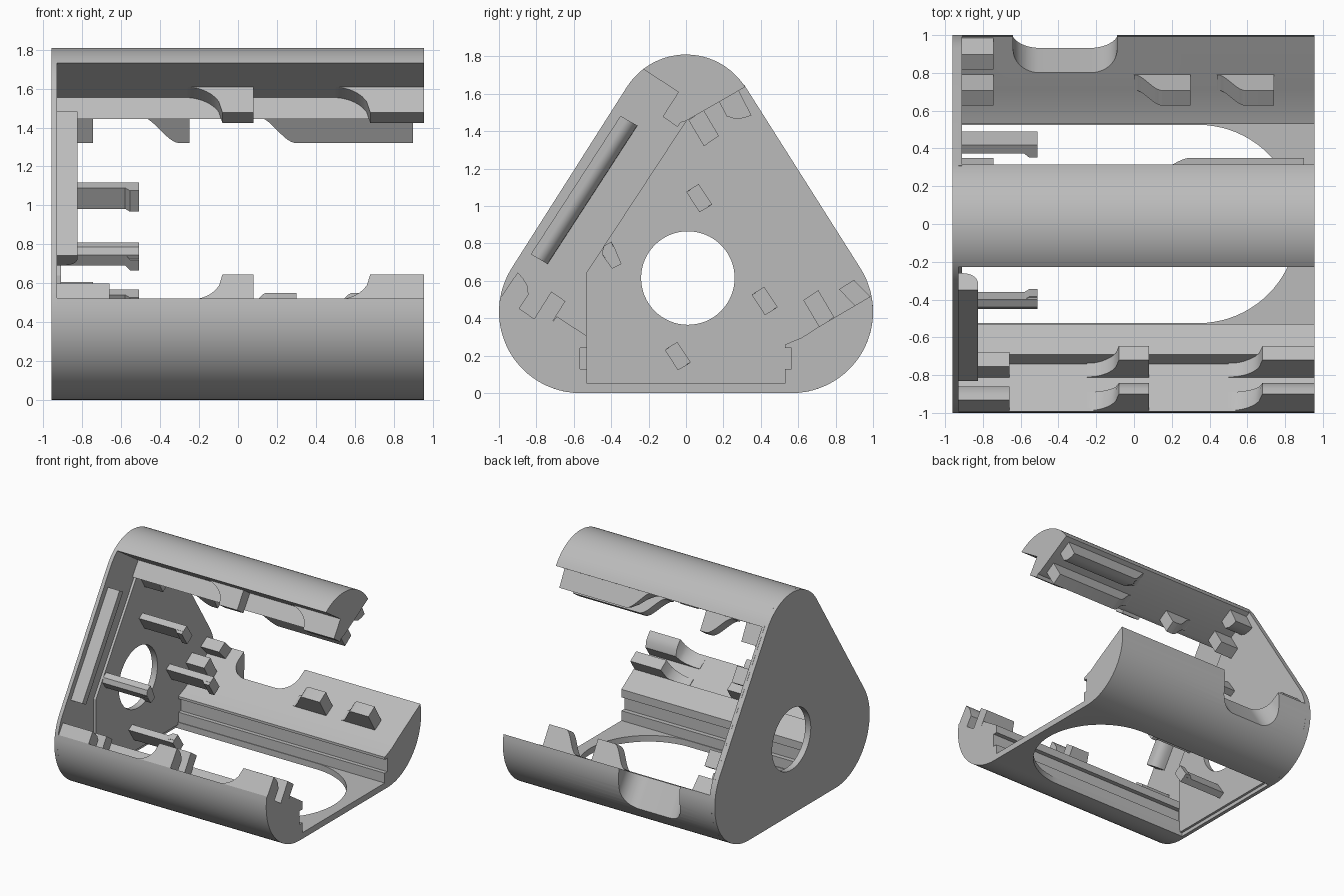
import bpy, bmesh
from math import sin, cos, pi, radians, sqrt

cube = bpy.data.objects.get("Cube")
if cube:
    bpy.data.objects.remove(cube)

grey = bpy.data.materials.new("light grey plastic")
grey.use_nodes = True
grey.diffuse_color = (0.5, 0.5, 0.5, 1)
grey.node_tree.nodes["Principled BSDF"].inputs["Base Color"].default_value = (0.5, 0.5, 0.5, 1)

X0, X_STRIP, X_IN, X1 = -0.96, -0.93, -0.91, 0.955
TILT = 32.5                               # direction of the side wall normal


def loft(name, sections):
    """Solid through matching closed cross-sections."""
    bm = bmesh.new()
    rings = [[bm.verts.new(p) for p in s] for s in sections]
    n = len(rings[0])
    for r, q in zip(rings, rings[1:]):
        for i in range(n):
            bm.faces.new((r[i], r[(i + 1) % n], q[(i + 1) % n], q[i]))
    bm.faces.new(rings[0])
    bm.faces.new(rings[-1])
    bmesh.ops.recalc_face_normals(bm, faces=bm.faces)
    mesh = bpy.data.meshes.new(name)
    bm.to_mesh(mesh)
    bm.free()
    mesh.materials.append(grey)
    ob = bpy.data.objects.new(name, mesh)
    bpy.context.collection.objects.link(ob)
    return ob


def prism(name, profile, x0, x1):
    return loft(name, [[(x, y, z) for y, z in profile] for x in (x0, x1)])


def arc(cy, cz, r, a0, a1, n=20):
    angles = [radians(a0 + (a1 - a0) * i / n) for i in range(n + 1)]
    return [(cy + r * cos(a), cz + r * sin(a)) for a in angles]


def select(ob):
    bpy.ops.object.select_all(action='DESELECT')
    ob.select_set(True)
    bpy.context.view_layer.objects.active = ob


def cut(ob, cutter):
    mod = ob.modifiers.new("cut", 'BOOLEAN')
    mod.operation, mod.solver, mod.object = 'DIFFERENCE', 'EXACT', cutter
    select(ob)
    bpy.ops.object.modifier_apply(modifier=mod.name)


def drop(cutter):
    bpy.data.objects.remove(cutter)


def low(a0, a1, side=1):
    return arc(side * 0.565, 0.435, 0.435, a0, a1)


def top(a0, a1):
    return arc(0, 1.435, 0.375, a0, a1)


# End plate: rounded triangle with a thicker inner field and a round opening
plate = prism("end_plate", low(-90, TILT) + top(TILT, 180 - TILT)
              + low(180 - TILT, 270, -1), X0, X_STRIP)
field = prism("end_plate_field", [(-0.535, 0.64), (-0.535, 0.03), (0.53, 0.03)]
              + low(-30, TILT) + [(0.31, 1.65), (0, 1.455)], X_STRIP, X_IN)
bore = prism("bore", arc(0.01, 0.615, 0.25, 0, 354.375, 63), -1.1, -0.8)
cut(plate, bore)
cut(field, bore)
drop(bore)

# Bottom shell: floor, two corner walls, grooves along the inside
base = prism("bottom_shell", low(168.7, 270, -1) + low(-90, 11.3) + [
    (0.71, 0.355), (0.62, 0.297), (0.53, 0.26), (0.53, 0.24), (0.563, 0.24), (0.563, 0.13),
    (0.53, 0.13), (0.53, 0.05), (-0.53, 0.05), (-0.53, 0.13), (-0.567, 0.13),
    (-0.567, 0.24), (-0.53, 0.24), (-0.53, 0.305), (-0.69, 0.41), (-0.74, 0.348)],
    X_STRIP, X1)

# Floor opening with a round end
outline = [(-1.2, -0.525)] + arc(0.34, 0, 0.525, -90, 90, 40) + [(-1.2, 0.525)]
opening = loft("opening", [[(x, y, z) for x, y in outline] for z in (-0.1, 0.08)])
cut(base, opening)
drop(opening)

# Finger notch through the back wall, running parallel to the side face
notch_shape = (arc(-0.50, 0.14, 0.14, 180, 270, 12) + arc(-0.23, 0.14, 0.14, 270, 360, 12)
               + [(-0.09, 0.5), (-0.64, 0.5)])
ny, nz = cos(radians(TILT)), sin(radians(TILT))
notch = loft("notch", [[(x, 0.80 + w * ny + t * nz, 0.41 + w * nz - t * ny)
                        for x, w in notch_shape] for t in (-0.3, 0.6)])
cut(base, notch)
drop(notch)

# Top ridge
prism("top_ridge", top(TILT, 127.5)
      + [(0.04, 1.555), (-0.035, 1.445), (0, 1.455)], X_STRIP, X1)

# Catches: a cross-section swept along x, its height following a ramp
SQUARE = [(0, -0.03), (0, 1), (1, 1), (1, -0.03)]
ROUND = [(0, -0.03), (0, 1), (0.35, 0.93), (0.7, 0.8), (1, 0.55), (1, -0.03)]


def catch(name, a, b, h, stations, shape=SQUARE):
    sections = []
    for x, s in stations:
        sections.append([(x, a[0] + u * (b[0] - a[0]) + h[0] * (v * s if v > 0 else v),
                          a[1] + u * (b[1] - a[1]) + h[1] * (v * s if v > 0 else v))
                         for u, v in shape])
    return loft(name, sections)


def box(x0, x1, s=1):
    return [(x0, s), (x1, s)]


def fillet(x0, x1, x2, n=10):
    us = [i / n for i in range(n + 1)]
    return [(x0 + (x1 - x0) * u, max(0.01, 1 - sqrt(1 - u * u))) for u in us] + [(x2, 1)]


def ogee(x0, x1, x2, n=14):
    us = [i / n for i in range(n + 1)]
    return [(x0 + (x1 - x0) * u, max(0.01, u * u * (3 - 2 * u))) for u in us] + [(x2, 1)]


front_runs = [box(X_STRIP, -0.66, 0.63), fillet(-0.25, -0.08, 0.08), fillet(0.5, 0.68, X1)]
rows = [
    ("front_outer_catch", (-0.988, 0.515), (-0.89, 0.455), (0.088, 0.13), front_runs, ROUND),
    ("front_inner_catch", (-0.81, 0.40), (-0.735, 0.348), (0.09, 0.143), front_runs, SQUARE),
    ("ridge_front_catch", (-0.04, 1.61), (0.04, 1.555), (-0.085, -0.132),
     [fillet(-0.28, -0.08, 0.08), fillet(0.48, 0.68, X1)], SQUARE),
    ("ridge_inner_catch", (0.096, 1.51), (0.016, 1.455), (0.08, -0.135),
     [box(X_IN, -0.745), ogee(-0.5, -0.3, -0.25), ogee(0.1, 0.3, 0.9)], SQUARE),
    ("ridge_back_catch", (0.275, 1.63), (0.176, 1.56), (0.075, -0.145),
     [box(X_IN, -0.745), ogee(0.1, 0.3, 0.9)], ROUND),
    ("back_inner_catch", (0.71, 0.357), (0.79, 0.41), (-0.083, 0.14),
     [box(X_IN, -0.745), ogee(0, 0.15, 0.3), ogee(0.44, 0.59, 0.74)], SQUARE),
    ("back_outer_catch", (0.985, 0.515), (0.905, 0.465), (-0.087, 0.09),
     [box(X_IN, -0.745)], SQUARE),
]
for name, a, b, h, runs, shape in rows:
    for i, run in enumerate(runs):
        catch(f"{name}_{i + 1}", a, b, h, run, shape)

# Four mounting pegs with a hooked tip
flat_peg = [(-0.058, 0.035), (-0.012, 0.063), (0.06, -0.045), (0.012, -0.073)]
round_peg = [(0, 0.065), (-0.04, 0.04), (-0.05, 0), (-0.01, -0.055), (0.04, -0.03)]
pegs = [(0.08, 1.055, flat_peg, -0.02, -0.015), (0.43, 0.505, flat_peg, -0.02, -0.015),
        (-0.055, 0.195, flat_peg, 0.02, 0.015), (-0.4, 0.745, round_peg, 0.015, -0.025)]
for i, (y, z, shape, ly, lz) in enumerate(pegs):
    pts = [(y + p, z + q) for p, q in shape]
    prism(f"peg_{i + 1}", pts, X_IN - 0.01, -0.51)
    tip = [(p + ly, q + lz) for p, q in pts]
    loft(f"peg_hook_{i + 1}", [[(x, p, q) for p, q in ring]
                               for x, ring in ((-0.58, pts), (-0.555, tip), (-0.51, tip))])

# Slanted rib on the end plate, rounded on its inner side
rib = [(X_STRIP, 0)] + [(X_STRIP + 0.105 * sin(t) ** 0.7, 1 - 0.65 * (1 - cos(t)))
                        for t in [i * pi / 24 for i in range(13)]] + [(-0.825, 0)]
loft("slanted_rib", [[(x, y + 0.09 * w, z - 0.052 * w) for x, w in rib]
                     for y, z in ((-0.83, 0.742), (-0.35, 1.482))])

for ob in bpy.context.scene.objects:
    if ob.type == 'MESH' and ob.data.materials and ob.data.materials[0] == grey:
        select(ob)
        bpy.ops.object.shade_smooth_by_angle(angle=radians(30))
